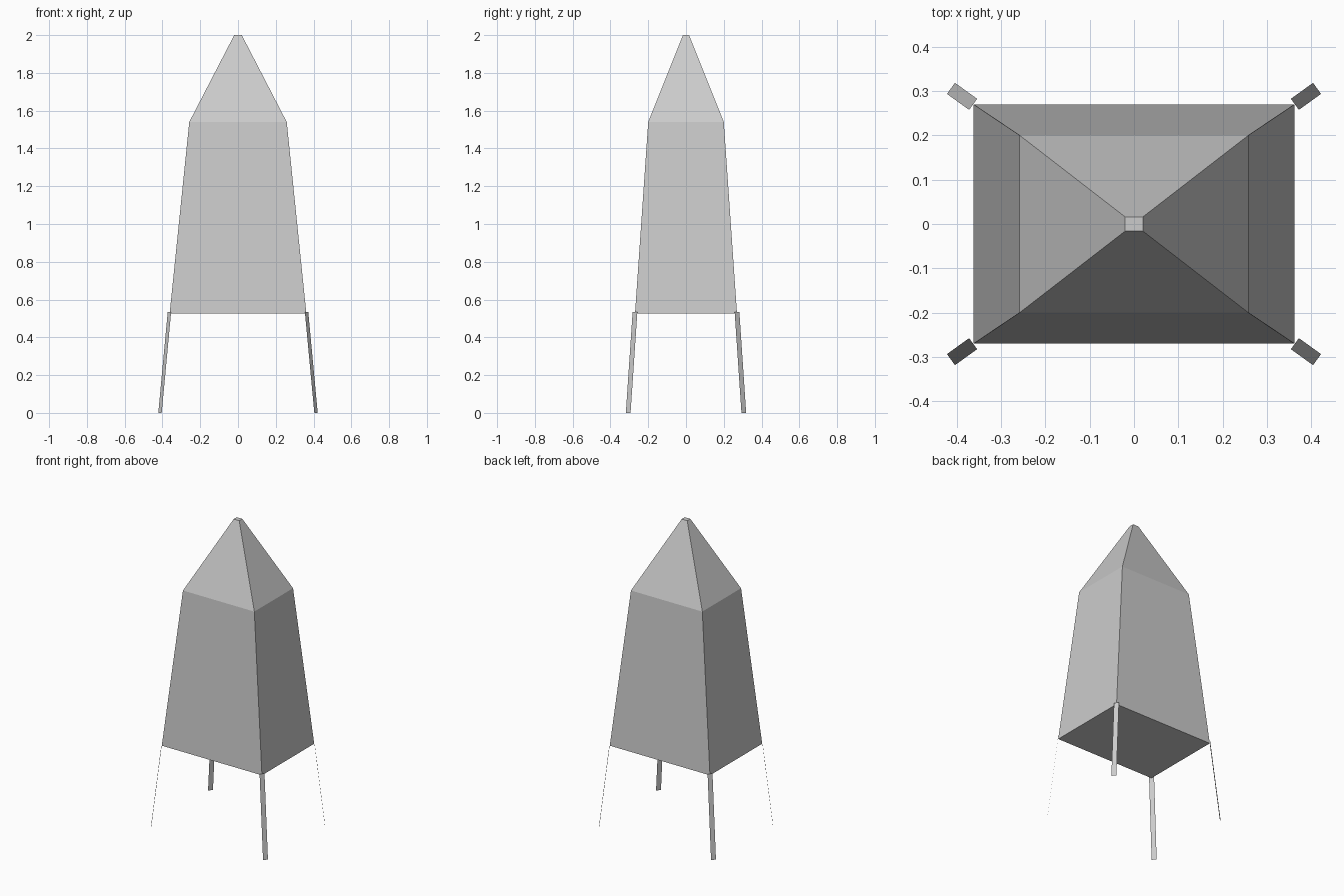
import bpy
import bmesh
from mathutils import Vector

if "Cube" in bpy.data.objects:
    bpy.data.objects.remove(bpy.data.objects["Cube"])


def add_object(name, bm):
    mesh = bpy.data.meshes.new(name)
    bm.to_mesh(mesh)
    bm.free()
    obj = bpy.data.objects.new(name, mesh)
    bpy.context.collection.objects.link(obj)
    return obj


# Tapered body and pointed roof: rectangles (half x, half y, z) lofted upwards
sections = [(0.362, 0.27, 0.525), (0.258, 0.2, 1.54), (0.02, 0.016, 2.0)]
bm = bmesh.new()
rings = [[bm.verts.new((sx * x, sy * y, z))
          for sx, sy in ((-1, -1), (1, -1), (1, 1), (-1, 1))]
         for x, y, z in sections]
for low, high in zip(rings, rings[1:]):
    for i in range(4):
        j = (i + 1) % 4
        bm.faces.new((low[i], low[j], high[j], high[i]))
bm.faces.new(reversed(rings[0]))
bm.faces.new(rings[-1])
add_object("body", bm)

# Thin flat legs splayed out from the corners, one strip mirrored in x and y
top, bottom = Vector((0.363, 0.27, 0.535)), Vector((0.413, 0.306, 0))
side = Vector((-0.009, 0.0125, 0))
bm = bmesh.new()
bm.faces.new([bm.verts.new(p) for p in
              (bottom - side, bottom + side, top + side, top - side)])
legs = add_object("legs", bm)
mirror = legs.modifiers.new("mirror", 'MIRROR')
mirror.use_axis = (True, True, False)
mirror.use_mirror_merge = False
